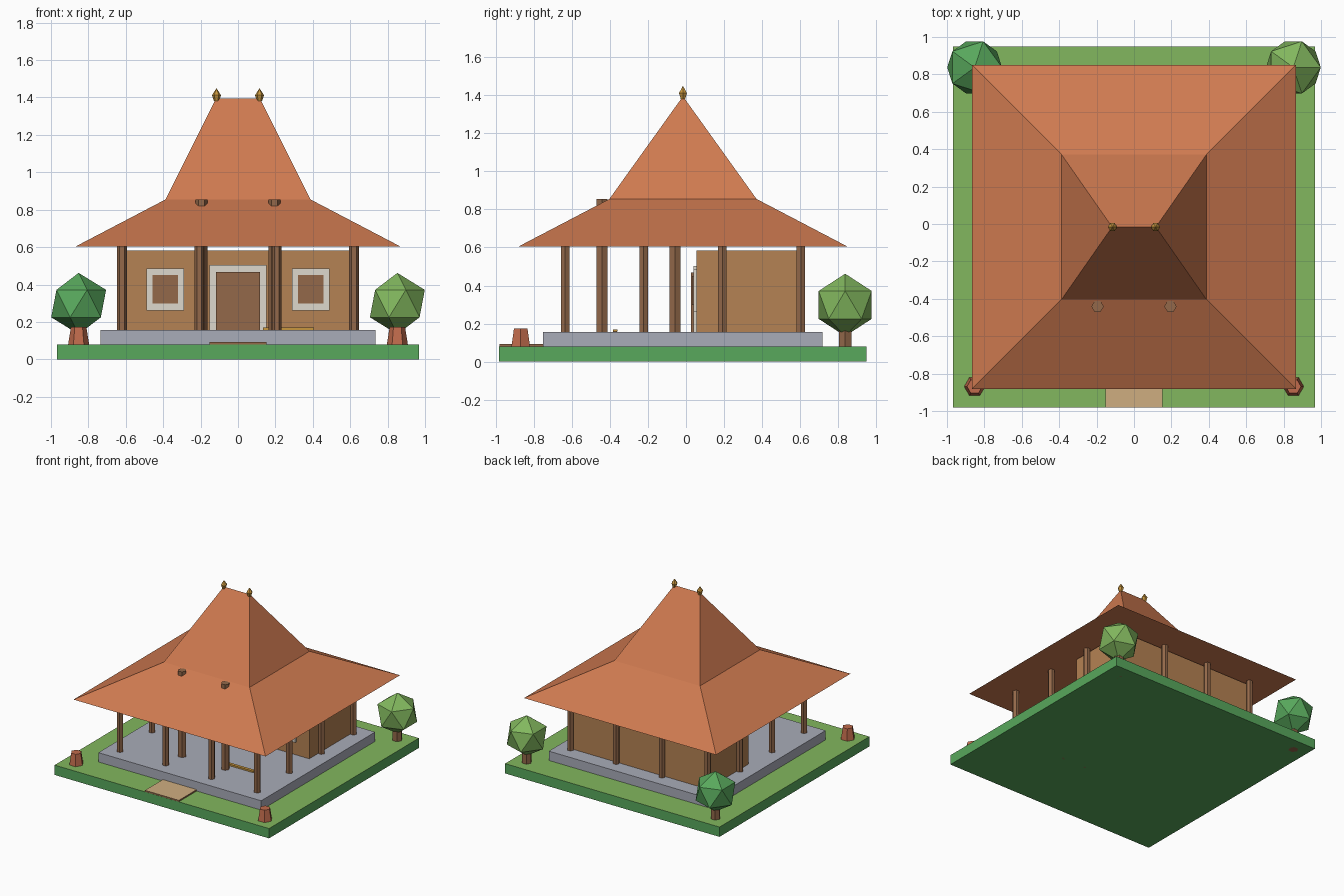
import bpy, bmesh
from math import sin, cos, pi

if "Cube" in bpy.data.objects:
    bpy.data.objects.remove(bpy.data.objects["Cube"])

CY = -0.016  # middle of the plot in y


def material(name, hex_code):
    rgb = [int(hex_code[i:i + 2], 16) / 255 for i in (0, 2, 4)]
    lin = [c / 12.92 if c <= 0.04045 else ((c + 0.055) / 1.055) ** 2.4 for c in rgb]
    m = bpy.data.materials.new(name)
    m.diffuse_color = (*lin, 1)
    m.use_nodes = True
    m.node_tree.nodes["Principled BSDF"].inputs["Base Color"].default_value = m.diffuse_color
    return m


TILE = material("roof_tile", "CF7A50")
WOOD = material("dark_wood", "94694A")
WALL = material("wall_wood", "B58253")
FRAME = material("pale_frame", "DDD9CE")
STONE = material("stone", "A9ACB8")
GREEN = material("green", "58A85C")
LEAF = material("light_green", "82B75E")
SAND = material("sand", "CFAE80")
BRICK = material("brick", "C06B4C")
GOLD = material("gold", "C9973F")

SQUARE = [(-1, -1), (1, -1), (1, 1), (-1, 1)]
HEX = [(cos(i * pi / 3), sin(i * pi / 3)) for i in range(6)]


def finish(name, bm, mats):
    bmesh.ops.recalc_face_normals(bm, faces=bm.faces)
    me = bpy.data.meshes.new(name)
    if len(mats) > 1:
        # second material goes on the upward face
        for f in bm.faces:
            f.normal_update()
            f.material_index = int(f.normal.z > 0.9)
    bm.to_mesh(me)
    bm.free()
    for m in mats:
        me.materials.append(m)
    ob = bpy.data.objects.new(name, me)
    bpy.context.collection.objects.link(ob)
    return ob


def tiers(name, outline, levels, x, y, *mats):
    """Stack scaled copies of an outline; levels are (scale x, scale y, z)."""
    bm = bmesh.new()
    rings = [[bm.verts.new((x + sx * px, y + sy * py, z)) for px, py in outline]
             for sx, sy, z in levels]
    n = len(outline)
    for a, b in zip(rings, rings[1:]):
        for i in range(n):
            j = (i + 1) % n
            bm.faces.new((a[i], a[j], b[j], b[i]))
    bm.faces.new(rings[0][::-1])
    bm.faces.new(rings[-1])
    bmesh.ops.remove_doubles(bm, verts=bm.verts, dist=1e-5)
    return finish(name, bm, mats)


def box(name, x0, x1, y0, y1, z0, z1, *mats):
    hx, hy = (x1 - x0) / 2, (y1 - y0) / 2
    return tiers(name, SQUARE, [(hx, hy, z0), (hx, hy, z1)],
                 (x0 + x1) / 2, (y0 + y1) / 2, *mats)


def post(name, x, y, r, z0, z1):
    return tiers(name, HEX, [(r, r, z0), (r, r, z1)], x, y, WOOD)


# Plot, stone floor and path
box("lawn", -0.968, 0.968, CY - 0.966, CY + 0.966, 0, 0.08, GREEN, LEAF)
box("stone_floor", -0.735, 0.735, CY - 0.735, CY + 0.735, 0.08, 0.156, STONE)
box("path", -0.153, 0.153, -0.981, -0.74, 0.075, 0.092, WOOD, SAND)

# Enclosed room at the back
box("room", -0.605, 0.605, 0.055, 0.59, 0.156, 0.583, WALL)
box("door_frame", -0.152, 0.152, 0.04, 0.06, 0.156, 0.503, FRAME)
box("door", -0.117, 0.117, 0.025, 0.05, 0.156, 0.468, WOOD)
for s, side in ((-1, "left"), (1, "right")):
    x = s * 0.388
    box(side + "_window_frame", x - 0.1, x + 0.1, 0.04, 0.06, 0.262, 0.486, FRAME)
    box(side + "_window_shutter", x - 0.068, x + 0.068, 0.032, 0.05, 0.298, 0.45, WOOD)

# Posts round the edge and four taller inner columns
grid = [-0.62, -0.207, 0.207, 0.62]
for i, gx in enumerate(grid):
    for j, gy in enumerate(grid):
        if i in (0, 3) or j in (0, 3):
            post("edge_post", gx, CY + gy, 0.026, 0.156, 0.61)
for x in (-0.195, 0.195):
    for y in (-0.441, -0.057):
        post("inner_column", x, y, 0.033, 0.156, 0.855)

# Two-pitch hipped roof
tiers("lower_roof", SQUARE, [(0.867, 0.867, 0.604), (0.387, 0.387, 0.855)], 0, CY, TILE)
tiers("upper_roof", SQUARE, [(0.387, 0.387, 0.855), (0.117, 0, 1.395)], 0, CY, TILE)

# Low bench on the porch
box("bench_seat", 0.135, 0.405, -0.385, -0.36, 0.157, 0.17, GOLD)
for x in (0.165, 0.375):
    box("bench_leg", x - 0.015, x + 0.015, -0.383, -0.362, 0, 0.16, WOOD)

# Mirrored finials, pots and trees
for s, leaf in ((-1, GREEN), (1, LEAF)):
    tiers("finial", HEX, [(0.013, 0.013, 1.38), (0.024, 0.024, 1.412), (0, 0, 1.45)],
          s * 0.115, CY, GOLD)
    tiers("pot", HEX, [(0.056, 0.056, 0.08), (0.041, 0.041, 0.174)], s * 0.852, -0.869, BRICK)
    post("tree_trunk", s * 0.852, 0.837, 0.038, 0, 0.2)
    bm = bmesh.new()
    bmesh.ops.create_icosphere(bm, subdivisions=1, radius=0.164)
    bmesh.ops.translate(bm, verts=bm.verts, vec=(s * 0.852, 0.837, 0.298))
    finish("tree_crown", bm, [leaf])
